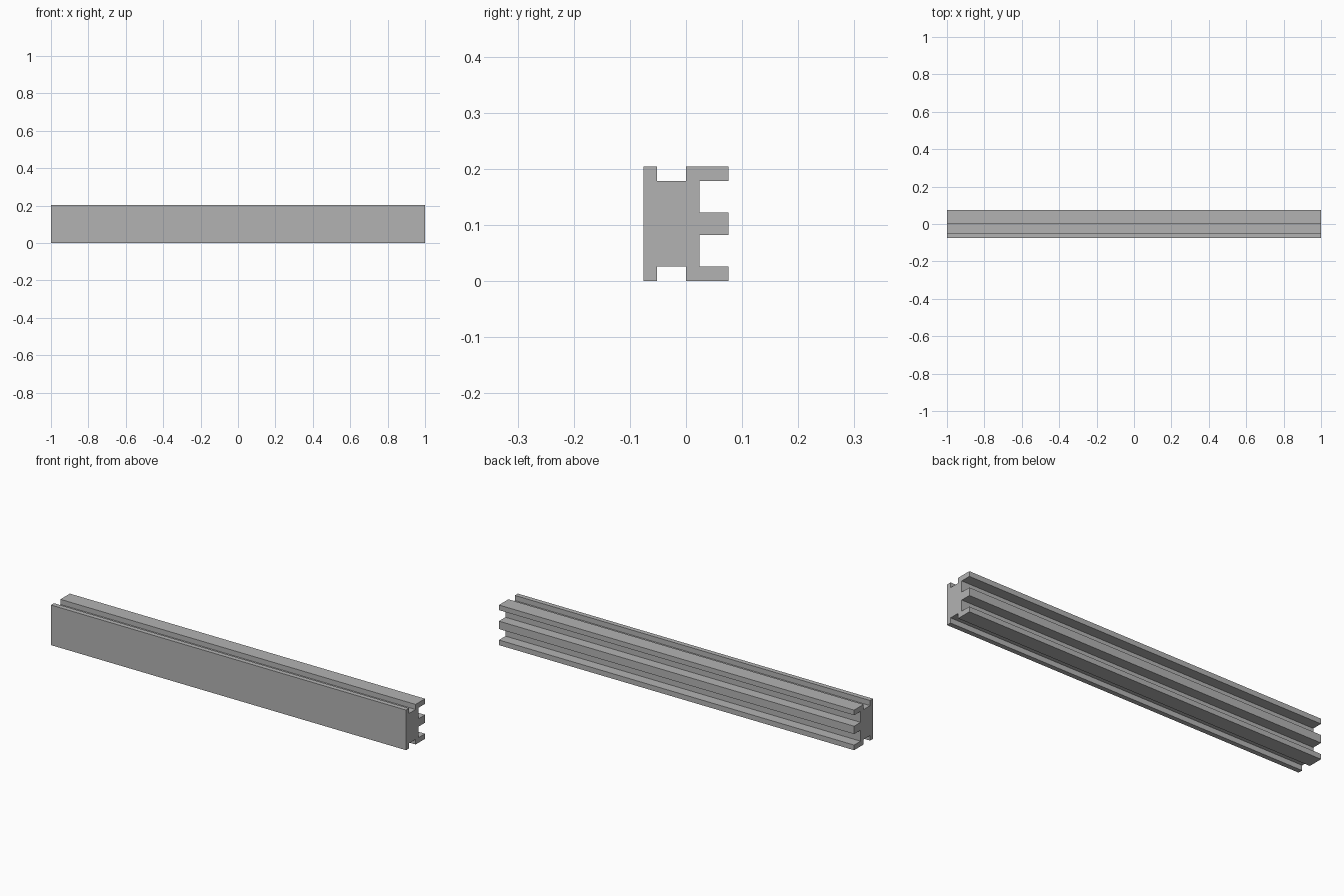
import bpy
import bmesh

cube = bpy.data.objects.get("Cube")
if cube:
    bpy.data.objects.remove(cube, do_unlink=True)

LENGTH = 2.0
HEIGHT = 0.204

# Plain grey metal
grey = bpy.data.materials.new("plain_grey")
grey.use_nodes = True
colour = (0.45, 0.45, 0.45, 1)
grey.diffuse_color = colour
grey.node_tree.nodes["Principled BSDF"].inputs["Base Color"].default_value = colour

# Lower half of the cross-section (y, z), from the front face round to the middle rib
lower = [(-0.076, 0), (-0.052, 0), (-0.052, 0.026), (0, 0.026), (0, 0),
         (0.076, 0), (0.076, 0.026), (0.024, 0.026), (0.024, 0.082), (0.076, 0.082)]
upper = [(y, HEIGHT - z) for y, z in reversed(lower)]

# Extrude the slotted section along the rail
bm = bmesh.new()
end = bm.faces.new([bm.verts.new((-LENGTH / 2, y, z)) for y, z in lower + upper])
swept = bmesh.ops.extrude_face_region(bm, geom=[end], use_keep_orig=True)
verts = [v for v in swept["geom"] if isinstance(v, bmesh.types.BMVert)]
bmesh.ops.translate(bm, verts=verts, vec=(LENGTH, 0, 0))
bmesh.ops.recalc_face_normals(bm, faces=bm.faces)

mesh = bpy.data.meshes.new("slotted_rail")
bm.to_mesh(mesh)
bm.free()
mesh.materials.append(grey)
rail = bpy.data.objects.new("slotted_rail", mesh)
bpy.context.collection.objects.link(rail)
